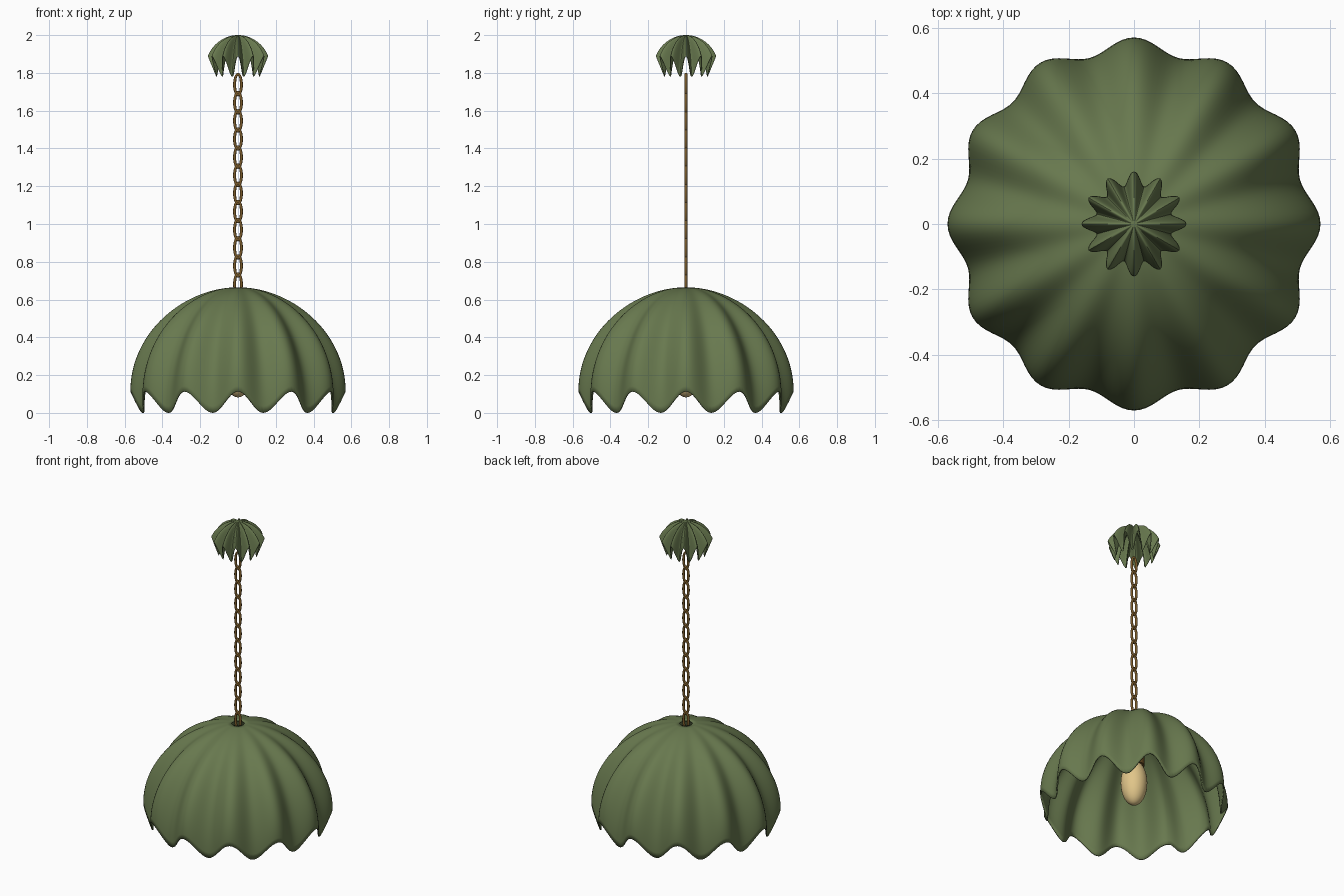
import bpy
import bmesh
from math import sin, cos, pi, radians

cube = bpy.data.objects.get("Cube")
if cube:
    bpy.data.objects.remove(cube)


def material(name, rgb, rough=0.6):
    m = bpy.data.materials.new(name)
    m.use_nodes = True
    m.diffuse_color = (*rgb, 1)
    bsdf = m.node_tree.nodes["Principled BSDF"]
    bsdf.inputs["Base Color"].default_value = (*rgb, 1)
    bsdf.inputs["Roughness"].default_value = rough
    return m


green = material("leaf green", (0.138, 0.19, 0.077))
brown = material("aged bronze", (0.19, 0.1, 0.022))
cream = material("warm bulb", (0.75, 0.56, 0.25))


def finish(bm, name, mat):
    bmesh.ops.recalc_face_normals(bm, faces=bm.faces)
    mesh = bpy.data.meshes.new(name)
    bm.to_mesh(mesh)
    bm.free()
    mesh.materials.append(mat)
    obj = bpy.data.objects.new(name, mesh)
    bpy.context.collection.objects.link(obj)
    bpy.ops.object.select_all(action="DESELECT")
    obj.select_set(True)
    bpy.context.view_layer.objects.active = obj
    bpy.ops.object.shade_smooth_by_angle(angle=radians(45))
    return obj


def fluted_dome(name, r_out, r_in, top, rim_high, rim_low, t_max, hole, wall, fade):
    """Dome with twelve flutes and a scalloped rim that hangs lowest between them."""
    sides, rows, flutes = 192, 28, 12
    bm = bmesh.new()
    rings = []
    for i in range(rows + 1):
        t = hole + (t_max - hole) * i / rows
        radial = sin(t) / sin(t_max)
        height = (cos(t) - cos(t_max)) / (1 - cos(t_max))
        ring = []
        for j in range(sides):
            a = 2 * pi * j / sides
            # Flutes soften towards the crown
            w = 0.5 + 0.5 * cos(flutes * a) * radial ** fade
            r = (r_in + (r_out - r_in) * w) * radial
            rim = rim_low + (rim_high - rim_low) * w
            ring.append(bm.verts.new((r * cos(a), r * sin(a), rim + (top - rim) * height)))
        rings.append(ring)
    for a, b in zip(rings, rings[1:]):
        for j in range(sides):
            k = (j + 1) % sides
            bm.faces.new((a[j], b[j], b[k], a[k]))
    if hole < 0.05:
        bm.faces.new(rings[0])
    obj = finish(bm, name, green)
    solid = obj.modifiers.new("wall", "SOLIDIFY")
    solid.thickness = wall
    # Make the wall grow inwards whichever way the open shell was wound
    outward = obj.data.polygons[sides * rows // 2]
    solid.offset = -1 if outward.normal.dot(outward.center.xy.to_3d()) > 0 else 1
    return obj


def lathe(name, profile, mat, steps=32):
    bm = bmesh.new()
    verts = [bm.verts.new((r, 0, z)) for r, z in profile]
    edges = [bm.edges.new(p) for p in zip(verts, verts[1:])]
    bmesh.ops.spin(bm, geom=verts + edges, cent=(0, 0, 0), axis=(0, 0, 1),
                   angle=2 * pi, steps=steps)
    bmesh.ops.remove_doubles(bm, verts=bm.verts, dist=1e-5)
    return finish(bm, name, mat)


# Lamp shade and matching ceiling cap
fluted_dome("shade", 0.57, 0.525, 0.665, 0.113, 0, pi / 2, 0.07, 0.008, 0.7)
fluted_dome("ceiling_cap", 0.16, 0.118, 2.0, 1.89, 1.78, 1.15, 0.01, 0.003, 0)

# Bulb and its holder
lathe("bulb", [(0.08 * sin(pi * i / 20), 0.232 - 0.15 * cos(pi * i / 20))
               for i in range(21)], cream)
lathe("bulb_holder", [(0, 0.35), (0.062, 0.35), (0.062, 0.45), (0.03, 0.48),
                      (0.03, 0.63), (0, 0.63)], brown)

# Chain of flat oval links, all in the same plane
for n in range(12):
    bpy.ops.mesh.primitive_torus_add(major_radius=0.018, minor_radius=0.008,
                                     major_segments=32, minor_segments=12,
                                     location=(0, 0, 1.738 - 0.096 * n))
    link = bpy.context.object
    link.name = f"chain_link_{n + 1}"
    for v in link.data.vertices:
        x, y, z = v.co
        # Stretch the ring's centre line into an oval, keeping the wire round
        stretch = 2.0 * 0.018 * y / (x * x + y * y) ** 0.5
        v.co = (x, z, y + stretch)
    link.data.flip_normals()
    link.data.materials.append(brown)
    bpy.ops.object.shade_smooth_by_angle(angle=radians(60))
